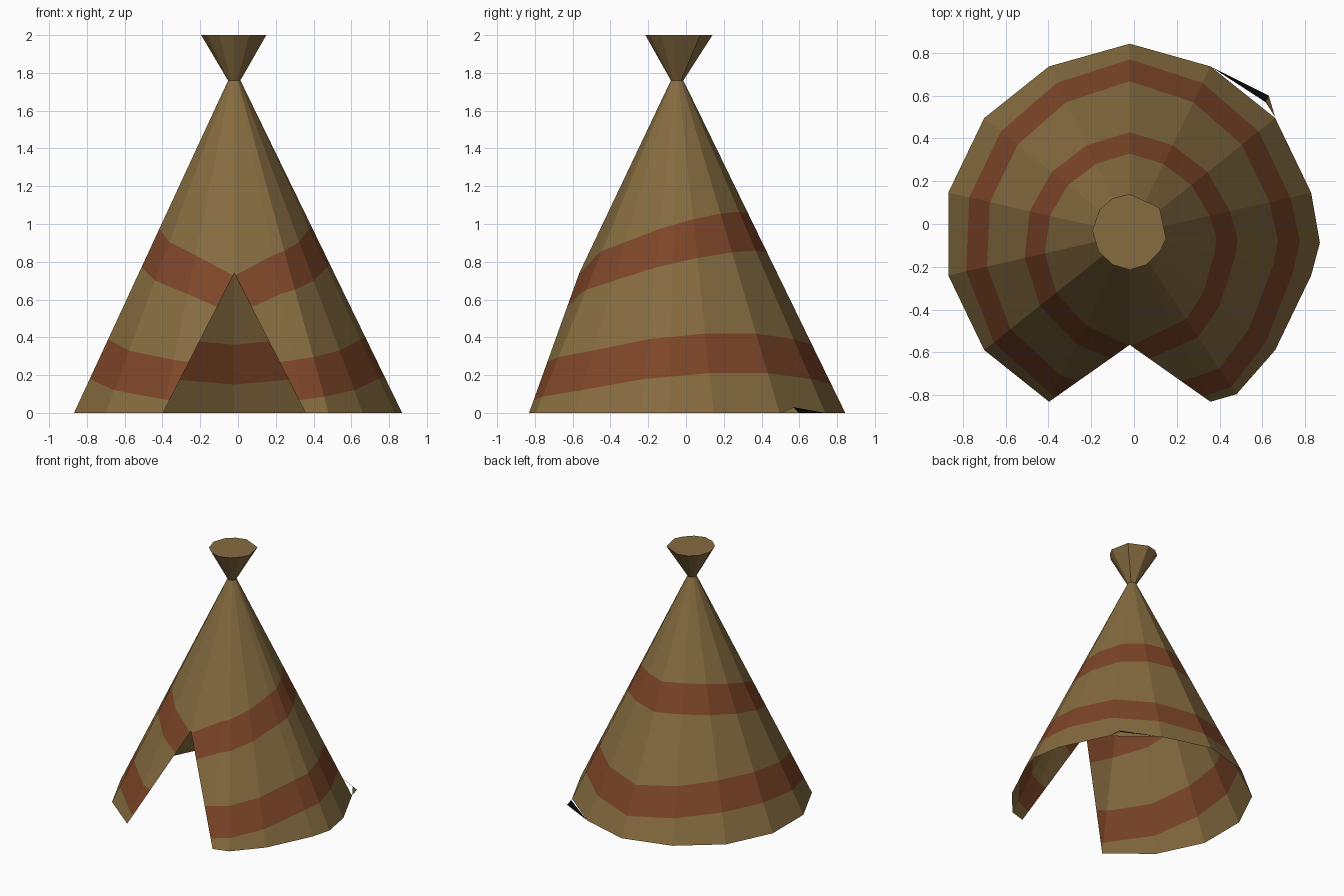
import bpy, bmesh, math
from mathutils import Vector

if "Cube" in bpy.data.objects:
    bpy.data.objects.remove(bpy.data.objects["Cube"])

CX, CY, NECK_Z, NECK_R = -0.02, -0.047, 1.76, 0.033
STEP = 360 / 14


def material(name, rgb):
    m = bpy.data.materials.new(name)
    m.diffuse_color = (*rgb, 1)
    m.use_nodes = True
    m.node_tree.nodes["Principled BSDF"].inputs["Base Color"].default_value = m.diffuse_color
    return m


canvas = material("tan canvas", (0.238, 0.150, 0.051))
red = material("rust stripe", (0.205, 0.060, 0.021))
black = material("black lining", (0.002, 0.002, 0.002))


def finish(bm, name, mats):
    me = bpy.data.meshes.new(name)
    bm.to_mesh(me)
    bm.free()
    for m in mats:
        me.materials.append(m)
    ob = bpy.data.objects.new(name, me)
    bpy.context.collection.objects.link(ob)
    return ob


# Stripe edge heights, from the front corner (0) round to the back corner (7)
LOW = [0.03, 0.07, 0.12, 0.18, 0.21, 0.21, 0.18, 0.15]
HIGH = [0.52, 0.63, 0.70, 0.77, 0.82, 0.85, 0.86, 0.85]


def height(table, angle):
    d = abs((angle + 90 + 180) % 360 - 180) / STEP
    i = min(int(d), 6)
    return table[i] + (table[i + 1] - table[i]) * (d - i)


# Tent cover: 14 sided cone plus two stretched-out folds on the right
columns = [(-90 + k * STEP, 0.89 if k == 7 else 0.87) for k in range(14)]
columns += [(-56.3, 0.90), (-2.6, 0.89)]
columns.sort()
bm = bmesh.new()
grid = []
for ang, rad in columns:
    lo, hi = height(LOW, ang), height(HIGH, ang)
    a = math.radians(ang)
    col = []
    for z in (0, lo, lo + 0.21, hi, hi + 0.205, NECK_Z):
        r = rad + (NECK_R - rad) * z / NECK_Z
        col.append(bm.verts.new((CX + r * math.cos(a), CY + r * math.sin(a), z)))
    grid.append(col)
front = {-1: [], 1: []}
n = len(grid)
for i in range(n):
    c, d = grid[i], grid[(i + 1) % n]
    for j in range(5):
        f = bm.faces.new((c[j], d[j], d[j + 1], c[j + 1]))
        f.material_index = 1 if j in (1, 3) else 0
        if i == 0:
            front[1].append(f)
        elif i == n - 1:
            front[-1].append(f)

# Triangular doorway cut out of the two front panels
for side, faces in front.items():
    faces = [f for f in faces if f.is_valid]
    geom = set(faces)
    for f in faces:
        geom.update(f.edges)
        geom.update(f.verts)
    bmesh.ops.bisect_plane(bm, geom=list(geom), plane_co=(CX, 0, 0.74),
                           plane_no=Vector((-side * 0.74, 0, -0.377)))
inside = []
for f in bm.faces:
    p = f.calc_center_median()
    if p.y < -0.4 and p.z < 0.74 and abs(p.x - CX) < 0.377 * (1 - p.z / 0.74) - 0.001:
        inside.append(f)
bmesh.ops.delete(bm, geom=inside, context='FACES')
finish(bm, "tent_cover", [canvas, red])

# Loose hem corner at the back right
bm = bmesh.new()
a, b, c, p = [bm.verts.new(v) for v in (
    (0.36, 0.735, 0), (0.63, 0.60, 0), (0.66, 0.50, 0), (0.615, 0.57, 0.03))]
f = bm.faces.new((a, p, b))
f.material_index = 1
bm.faces.new((b, p, c))
finish(bm, "hem_flap", [canvas, black])

# Flared smoke opening above the neck, capped flat
TOP = [(-0.02, 0.14), (-0.10, 0.12), (-0.16, 0.07), (-0.195, -0.03),
       (-0.165, -0.13), (-0.10, -0.19), (-0.02, -0.215), (0.06, -0.19),
       (0.12, -0.13), (0.15, -0.07), (0.12, 0.075)]
bm = bmesh.new()
upper = [bm.verts.new((x, y, 2)) for x, y in TOP]
lower = []
for x, y in TOP:
    d = Vector((x - CX, y + 0.038)).normalized() * NECK_R
    lower.append(bm.verts.new((CX + d.x, CY + d.y, NECK_Z)))
for i in range(len(TOP)):
    k = (i + 1) % len(TOP)
    bm.faces.new((lower[i], lower[k], upper[k], upper[i]))
bm.faces.new(upper)
finish(bm, "smoke_flare", [canvas])
